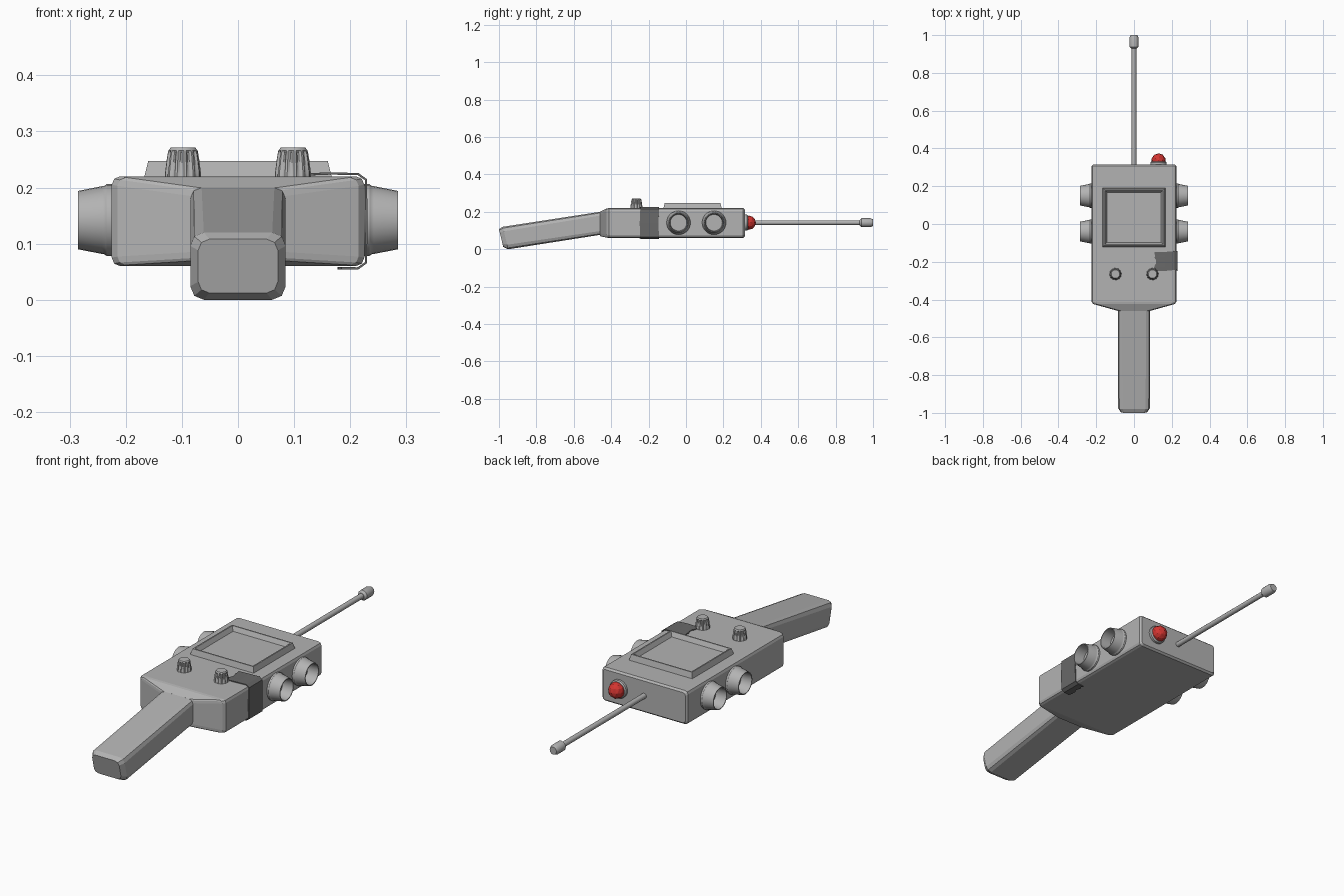
import bpy, bmesh, math, random
from mathutils import Vector

if "Cube" in bpy.data.objects:
    bpy.data.objects.remove(bpy.data.objects["Cube"])

random.seed(4)


def material(name, rgb):
    m = bpy.data.materials.new(name)
    m.diffuse_color = (*rgb, 1)
    m.use_nodes = True
    m.node_tree.nodes["Principled BSDF"].inputs["Base Color"].default_value = m.diffuse_color
    return m


GREY = material("casing_grey", (0.45, 0.45, 0.45))
DARK = material("tape_dark_grey", (0.14, 0.14, 0.14))
RED = material("bulb_red", (0.65, 0.035, 0.03))


def finish(name, bm, mat, smooth=None):
    bmesh.ops.recalc_face_normals(bm, faces=bm.faces)
    me = bpy.data.meshes.new(name)
    bm.to_mesh(me)
    bm.free()
    me.materials.append(mat)
    ob = bpy.data.objects.new(name, me)
    bpy.context.collection.objects.link(ob)
    if smooth:
        bpy.ops.object.select_all(action='DESELECT')
        ob.select_set(True)
        bpy.context.view_layer.objects.active = ob
        bpy.ops.object.shade_smooth_by_angle(angle=math.radians(smooth))
    return ob


def skin(name, rings, mat, smooth=None):
    """Join equal-length loops of points and cap both ends."""
    bm = bmesh.new()
    loops = [[bm.verts.new(p) for p in r] for r in rings]
    n = len(loops[0])
    for a, b in zip(loops, loops[1:]):
        for i in range(n):
            j = (i + 1) % n
            bm.faces.new((a[i], a[j], b[j], b[i]))
    bm.faces.new(loops[0])
    bm.faces.new(loops[-1])
    return finish(name, bm, mat, smooth)


def section(y, hw, z0, z1, c, tilt=0.0):
    """Rectangle in xz with rounded corners, optionally leaning in y."""
    zc, pts = (z0 + z1) / 2, []
    for sx, sz, start in ((1, 1, 0), (-1, 1, 90), (-1, -1, 180), (1, -1, 270)):
        cx = sx * (hw - c)
        cz = (z1 - c) if sz > 0 else (z0 + c)
        for k in range(3):
            a = math.radians(start + 45 * k)
            z = cz + c * math.sin(a)
            pts.append((cx + c * math.cos(a), y - tilt * (z - zc), z))
    return pts


def lathe(name, centre, axis, profile, sides, mat, smooth=35, flute=0.0):
    """Profile of (radius, height) turned about an axis; flute pulls in every other pair of points."""
    axis = Vector(axis)
    u = axis.orthogonal().normalized()
    v = axis.cross(u)
    rings = []
    for k, (r, h) in enumerate(profile):
        ring = []
        for i in range(sides):
            a = 2 * math.pi * (i + 0.5) / sides
            rr = r - (flute if 0 < k < len(profile) - 2 and i % 4 < 2 else 0)
            ring.append(Vector(centre) + axis * h + rr * (u * math.cos(a) + v * math.sin(a)))
        rings.append(ring)
    return skin(name, rings, mat, smooth)


# Casing with tapered front
skin("casing", [
    section(0.315, 0.217, 0.068, 0.212, 0.012),
    section(0.306, 0.225, 0.06, 0.22, 0.015),
    section(-0.412, 0.225, 0.06, 0.22, 0.015),
    section(-0.424, 0.215, 0.062, 0.218, 0.015),
    section(-0.46, 0.085, 0.07, 0.2, 0.015)], GREY)

# Sloping handle
skin("handle", [
    section(-0.44, 0.085, 0.08, 0.203, 0.02),
    section(-0.965, 0.085, 0.0, 0.12, 0.024, 0.24),
    section(-0.9885, 0.071, 0.012, 0.108, 0.02, 0.24)], GREY)


# Raised screen frame with sunken screen
def frame(inset, z):
    x, y0, y1 = 0.168 - inset, -0.122 + inset, 0.192 - inset
    return [(-x, y0, z), (x, y0, z), (x, y1, z), (-x, y1, z)]


skin("screen_frame", [frame(0, 0.215), frame(0.008, 0.247),
                      frame(0.014, 0.247), frame(0.024, 0.226)], GREY)

# Parts on both sides: fluted knobs and hollow sockets
for s, side in ((-1, "left"), (1, "right")):
    lathe("knob_" + side, (s * 0.098, -0.265, 0), (0, 0, 1),
          [(0.032, 0.215), (0.032, 0.226), (0.029, 0.25), (0.027, 0.262),
           (0.026, 0.266), (0.022, 0.271)], 48, GREY, 25, 0.004)
    for y, place in ((-0.04, "front"), (0.15, "rear")):
        lathe(f"socket_{side}_{place}", (0, y, 0.142), (s, 0, 0),
              [(0.064, 0.21), (0.064, 0.234), (0.061, 0.238), (0.0605, 0.242),
               (0.052, 0.285), (0.048, 0.285), (0.044, 0.232)], 28, GREY)

# Antenna rod and tip
lathe("antenna_rod", (0, 0, 0.142), (0, 1, 0), [(0.0125, 0.3), (0.0125, 0.94)], 12, GREY)
lathe("antenna_tip", (0, 0, 0.142), (0, 1, 0),
      [(0.014, 0.928), (0.024, 0.938), (0.024, 0.986), (0.018, 1.0)], 12, GREY)

# Warning bulb in its collar
lathe("bulb_collar", (0.13, 0, 0.142), (0, 1, 0),
      [(0.043, 0.305), (0.043, 0.326), (0.038, 0.331)], 20, GREY)
bm = bmesh.new()
bmesh.ops.create_icosphere(bm, subdivisions=2, radius=0.038)
bmesh.ops.translate(bm, verts=bm.verts, vec=(0.13, 0.336, 0.142))
finish("bulb", bm, RED)

# Torn tape strip wrapped round the right edge
bm = bmesh.new()
path = [(0.112, 0.223), (0.165, 0.225), (0.214, 0.224), (0.228, 0.214), (0.229, 0.14),
        (0.228, 0.066), (0.214, 0.056), (0.182, 0.056)]
steps, rows = 10, []
for k, (x, z) in enumerate(path):
    end = k in (0, len(path) - 1)
    lo, hi = (-0.246 + random.uniform(-.003, .003), -0.146 + random.uniform(-.003, .003))
    rows.append([bm.verts.new((x + (random.uniform(-.006, .006) if end else 0),
                               lo + (hi - lo) * i / steps, z)) for i in range(steps + 1)])
for a, b in zip(rows, rows[1:]):
    for i in range(steps):
        bm.faces.new((a[i], b[i], b[i + 1], a[i + 1]))
tape = finish("tape_patch", bm, DARK)
mod = tape.modifiers.new("thickness", 'SOLIDIFY')
mod.thickness = 0.004
mod.offset = 0
